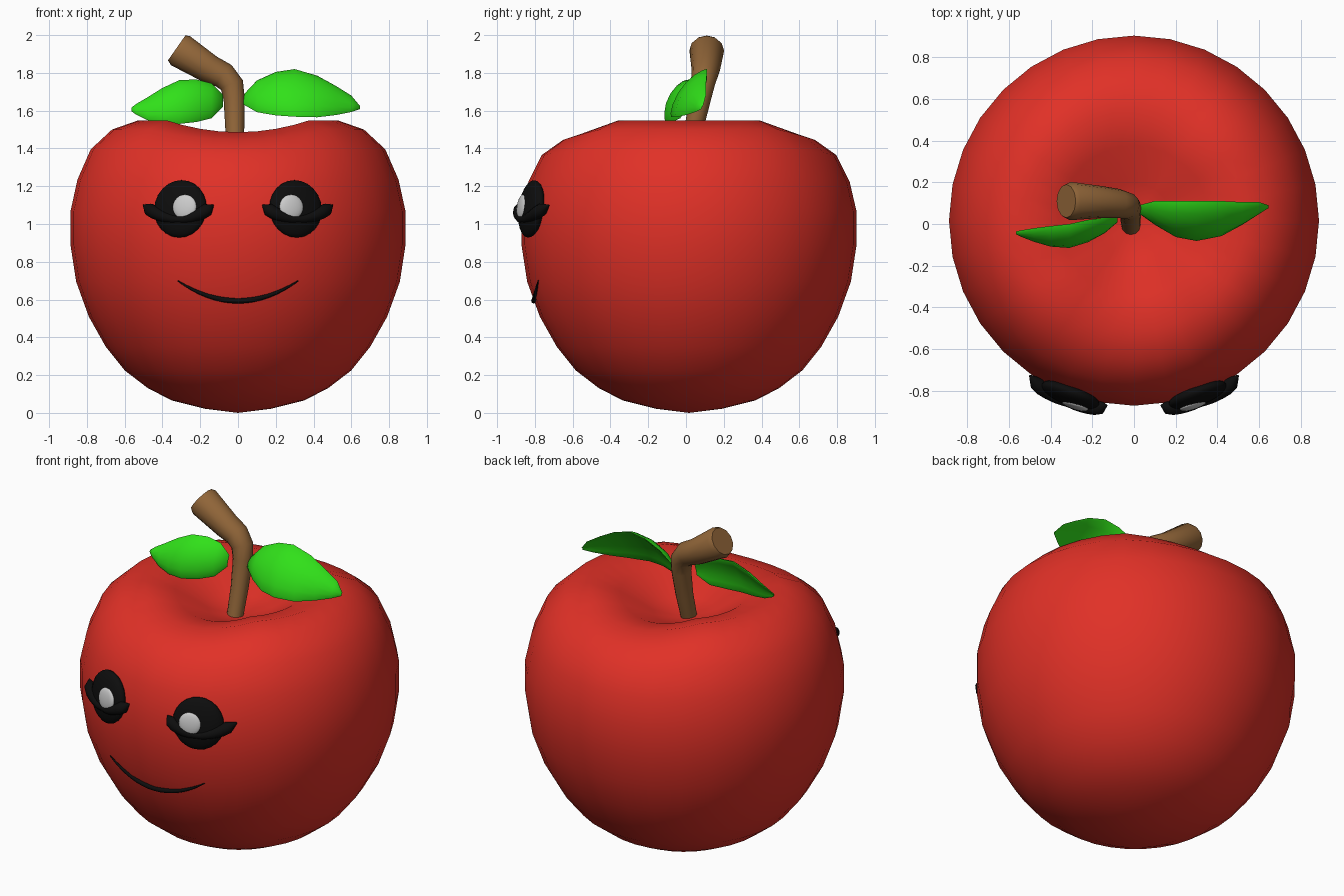
import bpy, bmesh, math
from mathutils import Vector, Matrix

if "Cube" in bpy.data.objects:
    bpy.data.objects.remove(bpy.data.objects["Cube"])

CY = 0.016  # body axis


def material(name, rgb):
    m = bpy.data.materials.new(name)
    m.diffuse_color = (*rgb, 1)
    m.use_nodes = True
    m.node_tree.nodes["Principled BSDF"].inputs["Base Color"].default_value = m.diffuse_color
    return m


RED = material("red_skin", (0.75, 0.03, 0.02))
GREEN = material("leaf_green", (0.03, 0.75, 0.01))
BROWN = material("stem_brown", (0.28, 0.13, 0.04))
BLACK = material("black", (0.004, 0.004, 0.004))
WHITE = material("white", (0.8, 0.8, 0.8))


def finish(bm, name, mat, angle=60):
    bmesh.ops.remove_doubles(bm, verts=bm.verts, dist=0.0005)
    bmesh.ops.recalc_face_normals(bm, faces=bm.faces)
    me = bpy.data.meshes.new(name)
    bm.to_mesh(me)
    bm.free()
    me.materials.append(mat)
    ob = bpy.data.objects.new(name, me)
    bpy.context.collection.objects.link(ob)
    bpy.ops.object.select_all(action='DESELECT')
    ob.select_set(True)
    bpy.context.view_layer.objects.active = ob
    bpy.ops.object.shade_smooth_by_angle(angle=math.radians(angle))
    return ob


def loft(name, rings, mat, caps=True, angle=60):
    bm = bmesh.new()
    vs = [[bm.verts.new(p) for p in ring] for ring in rings]
    n = len(vs[0])
    for a, b in zip(vs, vs[1:]):
        for i in range(n):
            j = (i + 1) % n
            bm.faces.new((a[i], a[j], b[j], b[i]))
    if caps:
        bm.faces.new(vs[0])
        bm.faces.new(vs[-1])
    return finish(bm, name, mat, angle)


def tube(name, pts, radii, mat, n=10, angle=60):
    pts = [Vector(p) for p in pts]
    rings = []
    for i, (p, r) in enumerate(zip(pts, radii)):
        t = (pts[min(i + 1, len(pts) - 1)] - pts[max(i - 1, 0)]).normalized()
        u = t.cross(Vector((0, 1, 0))).normalized()
        v = t.cross(u)
        rings.append([p + r * (u * math.cos(a) + v * math.sin(a))
                      for a in (2 * math.pi * k / n for k in range(n))])
    return loft(name, rings, mat, angle=angle)


# Body: revolved profile (radius, height, front/back dip of the rim)
PROFILE = [(0, 0, 0), (.175, .022, 0), (.35, .066, 0), (.476, .13, 0),
           (.6, .225, 0), (.70, .35, 0), (.79, .51, 0), (.857, .695, 0),
           (.887, .89, 0), (.887, 1.066, 0), (.85, 1.235, .01), (.78, 1.395, .03),
           (.667, 1.5, .055), (.53, 1.548, .062), (.36, 1.5, .045),
           (.18, 1.39, .01), (0, 1.34, 0)]
body = []
for r, z, dip in PROFILE:
    ring = []
    for k in range(32):
        a = 2 * math.pi * k / 32
        lobe = max(0, -math.cos(2 * a))
        ring.append((r * math.cos(a), CY + r * math.sin(a), z - dip * lobe))
    body.append(ring)
loft("apple_body", body, RED, caps=False, angle=80)


def on_skin(x, z, off=0):
    """Point on the front of the body at x, z, pushed outward by off."""
    for (r0, z0, _), (r1, z1, _) in zip(PROFILE, PROFILE[1:]):
        if z0 <= z <= z1:
            r = r0 + (r1 - r0) * (z - z0) / (z1 - z0) + off
            return Vector((x, CY - math.sqrt(r * r - x * x), z))


def blob(name, x, z, off, size, mat):
    p = on_skin(x, z, off)
    turn = math.atan2(p.x, CY - p.y)
    mx = (Matrix.Translation(p) @ Matrix.Rotation(turn, 4, 'Z')
          @ Matrix.Rotation(math.radians(-7), 4, 'X') @ Matrix.Diagonal((*size, 1)))
    bm = bmesh.new()
    bmesh.ops.create_uvsphere(bm, u_segments=20, v_segments=12, radius=1, matrix=mx)
    finish(bm, name, mat)


# Eyes: dark disc, highlight and a curved lash band with rounded ends
for side, s in (("left", -1), ("right", 1)):
    blob(side + "_eye", s * .305, 1.08, .005, (.148, .05, .153), BLACK)
    blob(side + "_eye_highlight", s * .283, 1.09, .048, (.066, .018, .066), WHITE)
    lash, rad = [], []
    for k in range(13):
        t = k / 6 - 1
        lash.append(on_skin(s * .315 + .185 * t, 1.025 + .075 * t * t,
                            .015 + .03 * (1 - t * t)))
        e = abs(t)
        rad.append(.004 if e > .99 else (.034 if e > .8 else .018 + .024 * e))
    tube(side + "_eye_lash", lash, rad, BLACK)

# Mouth: thin tapered smile
ts = [k / 8 - 1 for k in range(17)]
tube("mouth", [on_skin(.32 * t, .593 + .107 * t * t, .002) for t in ts],
     [.003 + .011 * (1 - t * t) for t in ts], BLACK, n=8)

# Stem: bent and widening towards the tip
tube("stem", [(-.015, -.02, 1.3), (-.017, .04, 1.5), (-.02, .075, 1.66),
              (-.032, .088, 1.735), (-.075, .098, 1.785), (-.15, .105, 1.82),
              (-.305, .11, 1.918), (-.325, .11, 1.932)],
     [.045, .05, .056, .063, .07, .076, .092, .08], BROWN, n=12, angle=50)


def leaf(name, stations, thick=.018, bow=.03):
    """Stations: x, upper edge y z, lower edge y z."""
    rings = []
    last = len(stations) - 1
    for i, (x, ty, tz, by, bz) in enumerate(stations):
        top, low = Vector((x, ty, tz)), Vector((x, by, bz))
        c, h = (top + low) / 2, (top - low) / 2
        n = Vector((0, -h.z, h.y)).normalized()
        f = min(1, h.length / .12) if 0 < i < last else .2
        rings.append([c + h * math.cos(a) + n * f * (thick * math.sin(a) + bow * math.sin(a) ** 2)
                      for a in (2 * math.pi * k / 14 for k in range(14))])
    loft(name, rings, GREEN, angle=80)


# Leaves: tilted, cupped blades
leaf("right_leaf", [(.025, .09, 1.68, .05, 1.635), (.1, .11, 1.76, .0, 1.592),
                    (.2, .11, 1.805, -.06, 1.575), (.3, .11, 1.82, -.08, 1.568),
                    (.42, .11, 1.785, -.055, 1.565), (.52, .105, 1.73, .0, 1.577),
                    (.6, .105, 1.68, .05, 1.593), (.645, .09, 1.625, .08, 1.608)])
leaf("left_leaf", [(-.08, .03, 1.685, .01, 1.62), (-.14, .03, 1.745, -.03, 1.56),
                   (-.22, .02, 1.765, -.075, 1.54), (-.31, .0, 1.762, -.105, 1.53),
                   (-.4, -.01, 1.72, -.1, 1.532), (-.48, -.02, 1.67, -.08, 1.55),
                   (-.54, -.03, 1.635, -.06, 1.58), (-.565, -.035, 1.615, -.045, 1.597)])
